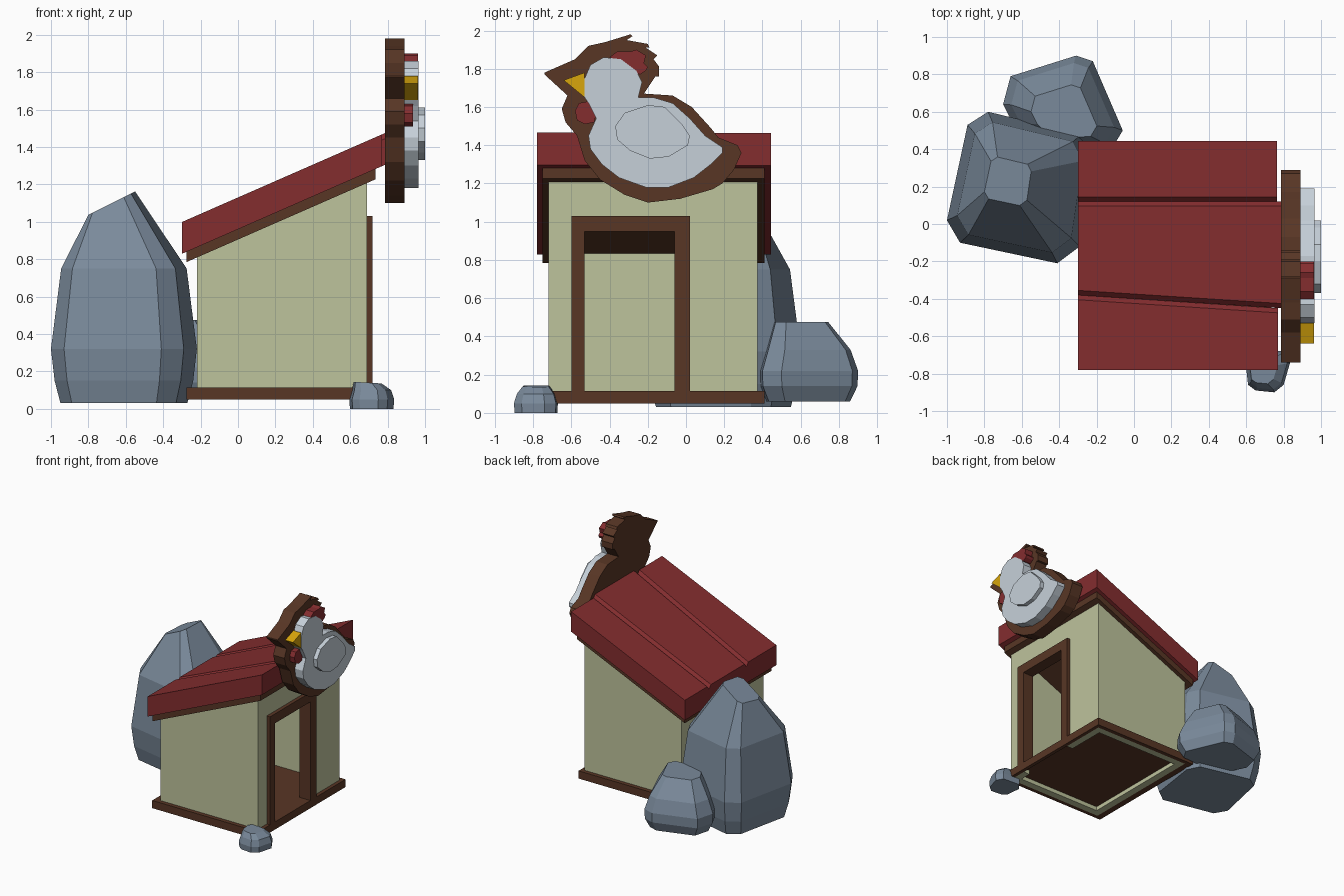
import bpy
import bmesh

cube = bpy.data.objects.get("Cube")
if cube:
    bpy.data.objects.remove(cube, do_unlink=True)


def material(name, rgb):
    """Flat material from display colour values, converted to linear."""
    linear = [((c / 255 + 0.055) / 1.055) ** 2.4 for c in rgb] + [1]
    mat = bpy.data.materials.new(name)
    mat.use_nodes = True
    mat.diffuse_color = linear
    for node in mat.node_tree.nodes:
        if node.type == "BSDF_PRINCIPLED":
            node.inputs["Base Color"].default_value = linear
            node.inputs["Roughness"].default_value = 0.9
    return mat


RED = material("barn red", (132, 45, 47))
BROWN = material("dark wood", (88, 54, 37))
GREEN = material("pale green plaster", (190, 195, 156))
WHITE = material("cool white", (198, 208, 217))
YELLOW = material("beak yellow", (216, 166, 12))
STONE = material("blue grey stone", (122, 138, 155))


def loft(name, rings, mat):
    """Closed solid through matching rings of points, capped at both ends."""
    bm = bmesh.new()
    loops = [[bm.verts.new(p) for p in ring] for ring in rings]
    n = len(loops[0])
    for a, b in zip(loops, loops[1:]):
        for i in range(n):
            j = (i + 1) % n
            bm.faces.new((a[i], a[j], b[j], b[i]))
    bm.faces.new(loops[0][::-1])
    bm.faces.new(loops[-1])
    bmesh.ops.recalc_face_normals(bm, faces=bm.faces)
    mesh = bpy.data.meshes.new(name)
    bm.to_mesh(mesh)
    bm.free()
    mesh.materials.append(mat)
    obj = bpy.data.objects.new(name, mesh)
    bpy.context.collection.objects.link(obj)
    return obj


def prism_x(name, outline, x0, x1, mat):
    """Extrude a (y, z) outline along x."""
    return loft(name, [[(x, y, z) for y, z in outline] for x in (x0, x1)], mat)


def prism_y(name, outline, y0, y1, mat):
    """Extrude an (x, z) outline along y."""
    return loft(name, [[(x, y, z) for x, z in outline] for y in (y0, y1)], mat)


def box(name, xs, ys, zs, mat):
    (y0, y1), (z0, z1) = ys, zs
    return prism_x(name, [(y0, z0), (y1, z0), (y1, z1), (y0, z1)], *xs, mat)


def arch(y0, y1, top, iy0, iy1, itop, bottom):
    """Upside-down U outline."""
    return [(y0, bottom), (y0, top), (y1, top), (y1, bottom),
            (iy1, bottom), (iy1, itop), (iy0, itop), (iy0, bottom)]


SLOPE = 0.438


def eave(x):
    """Height of the underside of the roof boards."""
    return 0.905 + SLOPE * x


# Hut walls
LEFT, RIGHT, FRONT, BACK = 0.375, -0.72, 0.69, -0.22
FOOT, T = 0.05, 0.06
for name, y0, y1 in (("right_wall", RIGHT, RIGHT + T), ("left_wall", LEFT - T, LEFT)):
    prism_y(name, [(BACK, FOOT), (FRONT, FOOT),
                   (FRONT, eave(FRONT) + 0.02), (BACK, eave(BACK) + 0.02)], y0, y1, GREEN)
inner = (RIGHT + T, LEFT - T)
box("back_wall", (BACK, BACK + T), inner, (FOOT, 0.85), GREEN)
prism_x("door_wall", arch(*inner, 1.23, -0.56, -0.02, 0.98, FOOT),
        FRONT - T, FRONT, GREEN)

# Floor, base trim and door frame
box("floor", (BACK + T, FRONT), inner, (0.085, 0.112), BROWN)
trim_z = (FOOT, 0.115)
box("base_trim_right", (-0.275, 0.72), (RIGHT - 0.035, RIGHT), trim_z, BROWN)
box("base_trim_left", (-0.275, 0.72), (LEFT, LEFT + 0.035), trim_z, BROWN)
box("base_trim_back", (-0.275, BACK), (RIGHT, LEFT), trim_z, BROWN)
box("base_trim_front", (FRONT, 0.72), (RIGHT, LEFT), trim_z, BROWN)
prism_x("door_frame", arch(-0.60, 0.02, 1.03, -0.53, -0.06, 0.95, 0.115),
        0.62, 0.72, BROWN)

# Roof boards
prism_y("roof_underboard", [(-0.275, eave(-0.275)), (0.735, eave(0.735)),
                            (0.735, eave(0.735) + 0.07), (-0.275, eave(-0.275) + 0.07)],
        -0.75, 0.41, BROWN)


def plank(name, back, front, front_x, bevels):
    """Sloped plank; back and front give its y span at either end."""
    rings = []
    for x, (y0, y1) in ((-0.30, back), (front_x, front)):
        low = 0.96 + SLOPE * x
        top = low + 0.17
        ring = [(y0, low), (y1, low)]
        ring += [(y1, top - 0.03), (y1 - 0.025, top)] if bevels[1] else [(y1, top)]
        ring += [(y0 + 0.025, top), (y0, top - 0.03)] if bevels[0] else [(y0, top)]
        rings.append([(x, y, z) for y, z in ring])
    loft(name, rings, RED)


plank("roof_plank_right", (-0.78, -0.38), (-0.78, -0.45), 0.77, (False, True))
plank("roof_plank_middle", (-0.38, 0.12), (-0.45, 0.12), 0.785, (True, True))
plank("roof_plank_left", (0.12, 0.445), (0.12, 0.445), 0.765, (True, False))

# Hen sign: outlines in hundredths (y, z)
HEN_BOARD = [(-74, 178), (-58, 185), (-51, 192), (-42, 194), (-29, 198), (-28, 197),
             (-31, 195), (-20, 193), (-19, 191), (-21, 191), (-15, 187), (-17, 185),
             (-14, 181), (-14, 176), (-16, 176), (-22, 167), (-7, 166), (3, 160),
             (13, 149), (17, 144), (27, 140), (29, 136), (25, 127), (19, 120),
             (14, 117), (-3, 112), (-20, 110), (-32, 114), (-45, 122), (-53, 132),
             (-57, 145), (-63, 152), (-65, 159), (-62, 166), (-74, 177)]
HEN_BODY = [(-53, 175), (-50, 182), (-43, 186), (-34, 185), (-26, 179), (-23, 173),
            (-25, 165), (-17, 165), (-7, 162), (2, 154), (10, 145), (19, 139),
            (19, 136), (13, 130), (4, 123), (-9, 118), (-21, 118), (-35, 123),
            (-44, 130), (-50, 138), (-51, 145), (-47, 154), (-51, 162), (-53, 165)]
HEN_WING = [(-37, 150), (-32, 157), (-20, 161), (-11, 160), (-2, 151), (2, 145),
            (1, 140), (-9, 134), (-19, 133), (-29, 137), (-36, 143)]
HEN_COMB = [(-40, 186), (-36, 189), (-29, 189), (-26, 190), (-21, 187), (-22, 183),
            (-20, 181), (-21, 179), (-24, 177), (-27, 178), (-34, 184)]
HEN_BEAK = [(-64, 174), (-53, 178), (-53, 165)]
HEN_WATTLE = [(-58, 158), (-56, 162), (-51, 163), (-47, 156), (-48, 152),
              (-53, 151), (-57, 153)]
for name, outline, x0, x1, mat in (
        ("hen_backboard", HEN_BOARD, 0.785, 0.89, BROWN),
        ("hen_body", HEN_BODY, 0.88, 0.965, WHITE),
        ("hen_wing", HEN_WING, 0.95, 1.0, WHITE),
        ("hen_comb", HEN_COMB, 0.88, 0.962, RED),
        ("hen_beak", HEN_BEAK, 0.88, 0.963, YELLOW),
        ("hen_wattle", HEN_WATTLE, 0.88, 0.935, RED)):
    prism_x(name, [(y / 100, z / 100) for y, z in outline], x0, x1, mat)


def rock(name, outline, centre, levels, top):
    """Faceted rock: scaled copies of an outline, with a tilted top ring."""
    cx, cy = centre
    rings = [[(cx + (x - cx) * s, cy + (y - cy) * s, z) for x, y in outline]
             for z, s in levels]
    tx, ty, tz, size, tilt = top
    rings.append([(tx + (x - cx) * size, ty + (y - cy) * size,
                   tz + (x - cx) * size * tilt) for x, y in outline])
    loft(name, rings, STONE)


# Rocks around the hut
rock("large_rock",
     [(-1.0, 0.02), (-0.89, 0.53), (-0.78, 0.60), (-0.28, 0.48),
      (-0.22, 0.36), (-0.29, -0.12), (-0.41, -0.21), (-0.93, -0.10)], (-0.61, 0.2),
     [(0.03, 0.87), (0.15, 0.95), (0.32, 1), (0.75, 0.86)],
     (-0.675, 0.23, 1.10, 0.32, 0.5))
rock("medium_rock",
     [(-0.70, 0.64), (-0.66, 0.79), (-0.31, 0.90), (-0.22, 0.87),
      (-0.06, 0.50), (-0.12, 0.40), (-0.50, 0.37), (-0.64, 0.52)], (-0.39, 0.62),
     [(0.06, 0.85), (0.14, 0.99), (0.22, 1), (0.33, 0.86)],
     (-0.38, 0.59, 0.475, 0.55, 0))
rock("small_rock",
     [(0.595, -0.73), (0.61, -0.86), (0.65, -0.89), (0.75, -0.90),
      (0.80, -0.86), (0.835, -0.74), (0.80, -0.68), (0.64, -0.67)], (0.71, -0.78),
     [(0, 0.97), (0.05, 1), (0.10, 0.87)],
     (0.69, -0.78, 0.14, 0.62, -0.06))
